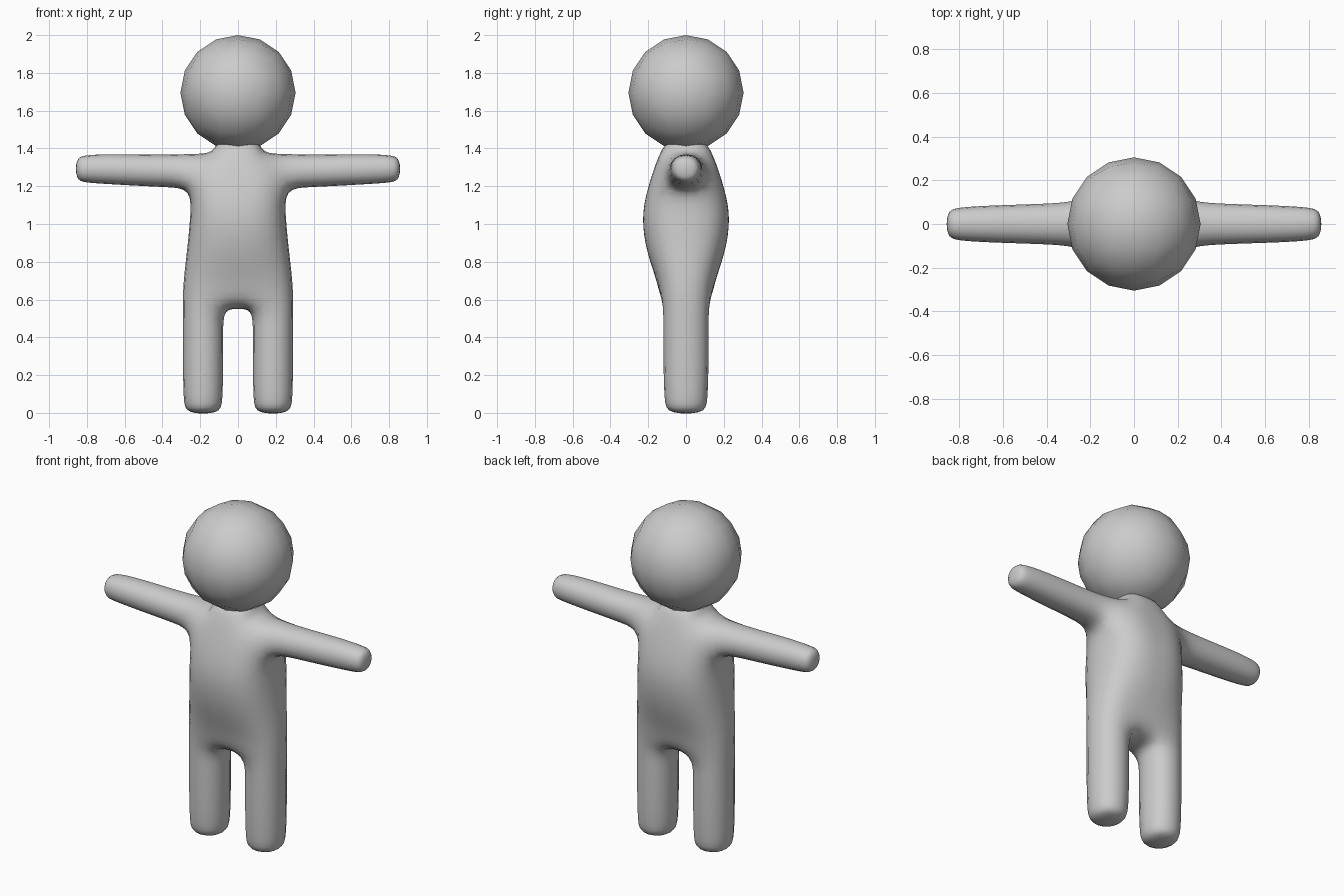
import bpy, bmesh, math
from mathutils import Vector

if "Cube" in bpy.data.objects:
    bpy.data.objects.remove(bpy.data.objects["Cube"])

grey = bpy.data.materials.new("plain grey")
grey.diffuse_color = (0.6, 0.6, 0.6, 1)
grey.use_nodes = True
grey.node_tree.nodes["Principled BSDF"].inputs["Base Color"].default_value = grey.diffuse_color


def finish(bm, name):
    """Turn a bmesh into a smooth shaded grey object."""
    bmesh.ops.recalc_face_normals(bm, faces=bm.faces[:])
    for f in bm.faces:
        f.smooth = True
    mesh = bpy.data.meshes.new(name)
    bm.to_mesh(mesh)
    bm.free()
    mesh.materials.append(grey)
    obj = bpy.data.objects.new(name, mesh)
    bpy.context.collection.objects.link(obj)
    return obj


bm = bmesh.new()


def bridge(a, b, closed=True):
    """Join two rings of vertices with quads."""
    n = len(a)
    for i in range(n if closed else n - 1):
        j = (i + 1) % n
        bm.faces.new((a[i], a[j], b[j], b[i]))


def limb(start, rings):
    """Extrude a four-sided limb through the given rings and cap it."""
    for ring in rings:
        verts = [bm.verts.new(p) for p in ring]
        bridge(start, verts)
        start = verts
    bm.faces.new(start)


# Torso, right half: height, inner x, outer x, centre depth, side depth
levels = [
    (0.545, 0.068, 0.302, 0.128, 0.131),
    (0.68, 0.09, 0.300, 0.145, 0.125),
    (0.85, 0.11, 0.277, 0.210, 0.135),
    (1.03, 0.12, 0.258, 0.236, 0.15),
    (1.18, 0.13, 0.250, 0.208, 0.13),
    (1.38, 0.13, 0.240, 0.140, 0.10),
]
torso = []
for z, xi, xo, yc, ys in levels:
    pts = [(0, -yc), (xi, -yc), (xo, -ys), (xo, ys), (xi, yc), (0, yc)]
    torso.append([bm.verts.new((x, y, z)) for x, y in pts])
for k in range(len(torso) - 1):
    a, b = torso[k], torso[k + 1]
    for i in range(5):
        if not (k == 4 and i == 2):  # opening where the arm begins
            bm.faces.new((a[i], a[i + 1], b[i + 1], b[i]))
low, armpit, top = torso[0], torso[4], torso[5]

# Crotch and shoulder tops
bm.faces.new((low[0], low[1], low[4], low[5]))
bm.faces.new(top[1:5])

# Neck, ending inside the head
neck = [bm.verts.new(p) for p in
        ((0, -0.1, 1.45), (0.115, -0.085, 1.45), (0.115, 0.085, 1.45), (0, 0.1, 1.45))]
bridge([top[0], top[1], top[4], top[5]], neck, closed=False)
bm.faces.new(neck)

# Leg: height, half width, half depth
leg_rings = [(0.44, 0.116, 0.131), (0.25, 0.116, 0.130),
             (0.06, 0.113, 0.125), (-0.009, 0.098, 0.108)]
limb(low[1:5], [[(0.185 - w, -d, z), (0.185 + w, -d, z),
                 (0.185 + w, d, z), (0.185 - w, d, z)]
                for z, w, d in leg_rings])

# Arm: distance out, middle height, half height, half depth
arm_rings = [(0.37, 1.280, 0.093, 0.102), (0.55, 1.286, 0.090, 0.096),
             (0.70, 1.291, 0.086, 0.090), (0.81, 1.292, 0.079, 0.082),
             (0.862, 1.292, 0.063, 0.064)]
limb([armpit[2], armpit[3], top[3], top[2]],
     [[(x, -d, z - h), (x, d, z - h), (x, d, z + h), (x, -d, z + h)]
      for x, z, h, d in arm_rings])

# Mirror the half body and weld the middle
bmesh.ops.mirror(bm, geom=bm.verts[:] + bm.edges[:] + bm.faces[:],
                 axis='X', merge_dist=0.0005)
bmesh.ops.remove_doubles(bm, verts=bm.verts[:], dist=0.0005)
body = finish(bm, "body")
sub = body.modifiers.new("rounding", 'SUBSURF')
sub.levels = sub.render_levels = 2

# Head: cube with evenly spaced angles pushed out to a ball
bm = bmesh.new()
bmesh.ops.create_cube(bm, size=2)
bmesh.ops.subdivide_edges(bm, edges=bm.edges[:], cuts=3, use_grid_fill=True)
for v in bm.verts:
    p = Vector([math.tan(c * math.pi / 4) for c in v.co])
    v.co = p.normalized() * 0.305 + Vector((0, 0, 1.695))
finish(bm, "head")
